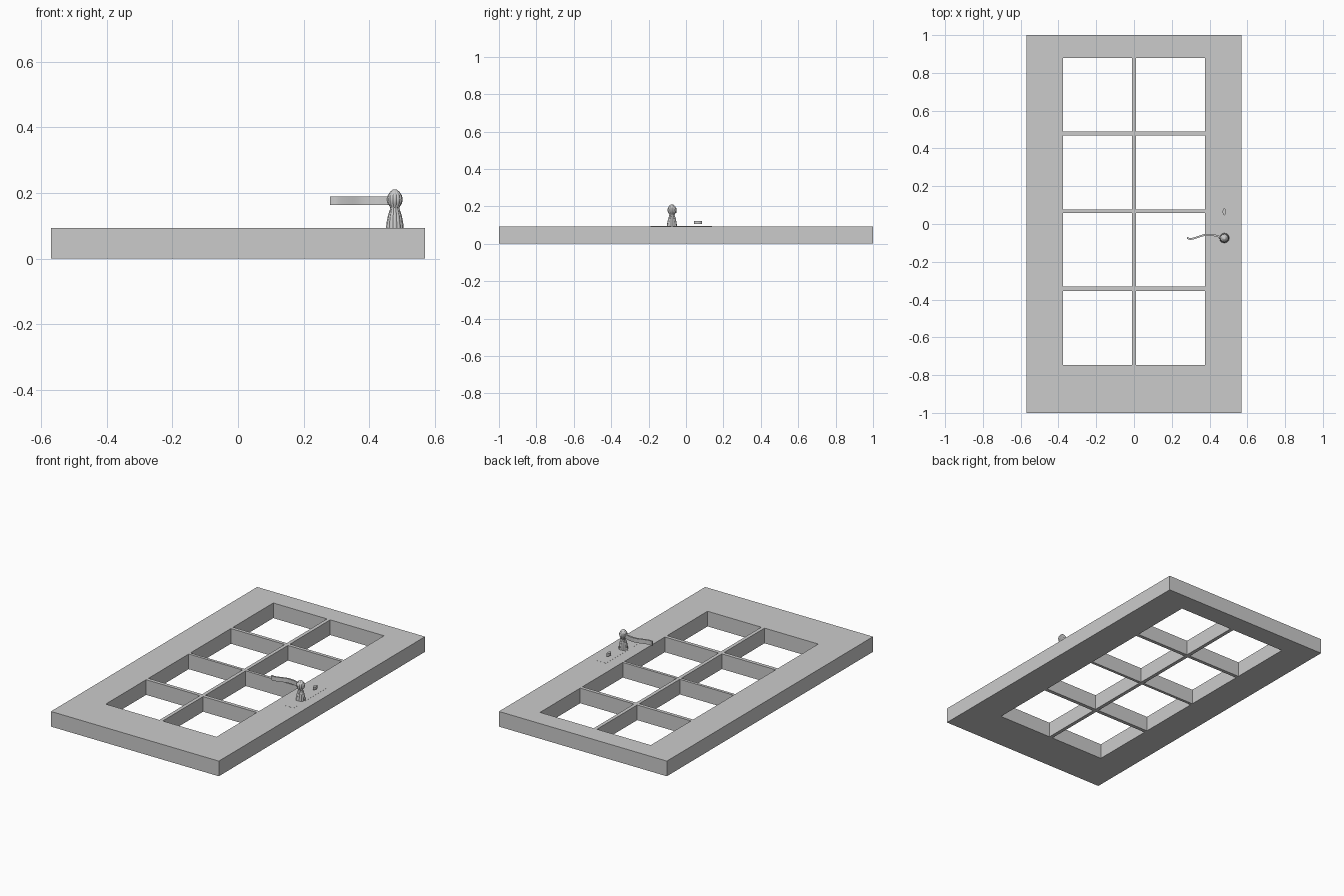
import bpy, bmesh, math

if "Cube" in bpy.data.objects:
    bpy.data.objects.remove(bpy.data.objects["Cube"])

grey = bpy.data.materials.new("plain grey")
grey.diffuse_color = (0.6, 0.6, 0.6, 1)
grey.use_nodes = True
grey.node_tree.nodes["Principled BSDF"].inputs["Base Color"].default_value = grey.diffuse_color
TOP = 0.093          # upper face of the door
HX, HY = 0.478, -0.075   # handle axis


def finish(name, bm, smooth=False):
    bmesh.ops.remove_doubles(bm, verts=bm.verts, dist=1e-6)
    bmesh.ops.recalc_face_normals(bm, faces=bm.faces)
    mesh = bpy.data.meshes.new(name)
    bm.to_mesh(mesh)
    bm.free()
    mesh.materials.append(grey)
    obj = bpy.data.objects.new(name, mesh)
    bpy.context.collection.objects.link(obj)
    if smooth:
        bpy.ops.object.select_all(action='DESELECT')
        obj.select_set(True)
        bpy.context.view_layer.objects.active = obj
        bpy.ops.object.shade_smooth_by_angle(angle=math.radians(40))


def prism(name, outline, z0, z1, smooth=False):
    bm = bmesh.new()
    face = bm.faces.new([bm.verts.new((x, y, z0)) for x, y in outline])
    ext = bmesh.ops.extrude_face_region(bm, geom=[face], use_keep_orig=True)
    for v in ext["geom"]:
        if isinstance(v, bmesh.types.BMVert):
            v.co.z = z1
    finish(name, bm, smooth)


# Door frame with glazing bars: a grid of cells, odd/odd cells left open
xs = [-0.57, -0.376, -0.011, 0.011, 0.376, 0.57]
ys = [-1, -0.746, -0.354, -0.332, 0.059, 0.076, 0.468, 0.489, 0.879, 1]
bm = bmesh.new()
verts = [[bm.verts.new((x, y, 0)) for y in ys] for x in xs]
for i in range(len(xs) - 1):
    for j in range(len(ys) - 1):
        if not (i % 2 and j % 2):
            bm.faces.new((verts[i][j], verts[i + 1][j],
                          verts[i + 1][j + 1], verts[i][j + 1]))
ext = bmesh.ops.extrude_face_region(bm, geom=bm.faces[:], use_keep_orig=True)
for v in ext["geom"]:
    if isinstance(v, bmesh.types.BMVert):
        v.co.z = TOP
bmesh.ops.recalc_face_normals(bm, faces=bm.faces)
bmesh.ops.dissolve_limit(bm, angle_limit=0.01, verts=bm.verts, edges=bm.edges)
finish("door_frame", bm)

# Lock plate lying almost flush with the door
prism("lock_plate", [(0.445, -0.19), (0.511, -0.19), (0.511, 0.14), (0.445, 0.14)],
      TOP - 0.004, TOP + 0.0005)

# Fluted knob: (radius, height) profile turned around the handle axis
profile = [(0.027, TOP), (0.025, 0.112), (0.021, 0.132), (0.015, 0.150), (0.014, 0.156),
           (0.021, 0.167), (0.024, 0.179), (0.022, 0.192), (0.014, 0.204), (0.005, 0.211)]
SEG = 48
bm = bmesh.new()
rings = []
for r, z in profile:
    ring = []
    for k in range(SEG):
        a = math.tau * k / SEG
        rr = r * (0.90 + 0.10 * abs(math.cos(6 * a)))
        ring.append(bm.verts.new((HX + rr * math.cos(a), HY + rr * math.sin(a), z)))
    rings.append(ring)
for low, high in zip(rings, rings[1:]):
    for k in range(SEG):
        n = (k + 1) % SEG
        bm.faces.new((low[k], low[n], high[n], high[k]))
bm.faces.new(rings[0])
bm.faces.new(rings[-1])
finish("handle_knob", bm, True)

# Waved lever: a flat strip following a smooth path
path = [(0.28, -0.074), (0.30, -0.079), (0.33, -0.072), (0.37, -0.059),
        (0.40, -0.057), (0.43, -0.061), (0.475, -0.075)]


def wave(t):
    # Catmull-Rom point on the path
    i = min(int(t), len(path) - 2)
    u = t - i
    p = [path[max(0, min(len(path) - 1, i + d))] for d in (-1, 0, 1, 2)]
    return [0.5 * (2 * b + (c - a) * u + (2 * a - 5 * b + 4 * c - d) * u * u
                   + (3 * b - a - 3 * c + d) * u ** 3) for a, b, c, d in zip(*p)]


pts = [wave(k / 4) for k in range(4 * (len(path) - 1) + 1)]
side = [(x, y - 0.005) for x, y in pts] + [(x, y + 0.005) for x, y in reversed(pts)]
prism("handle_lever", side, 0.164, 0.190, True)

# Lens-shaped thumb turn above the handle
lens = [(HX + 0.009 * math.sin(math.tau * k / 24) * abs(math.sin(math.tau * k / 24)),
         0.065 + 0.021 * math.cos(math.tau * k / 24)) for k in range(24)]
prism("thumb_turn", lens, 0.105, 0.122, True)
